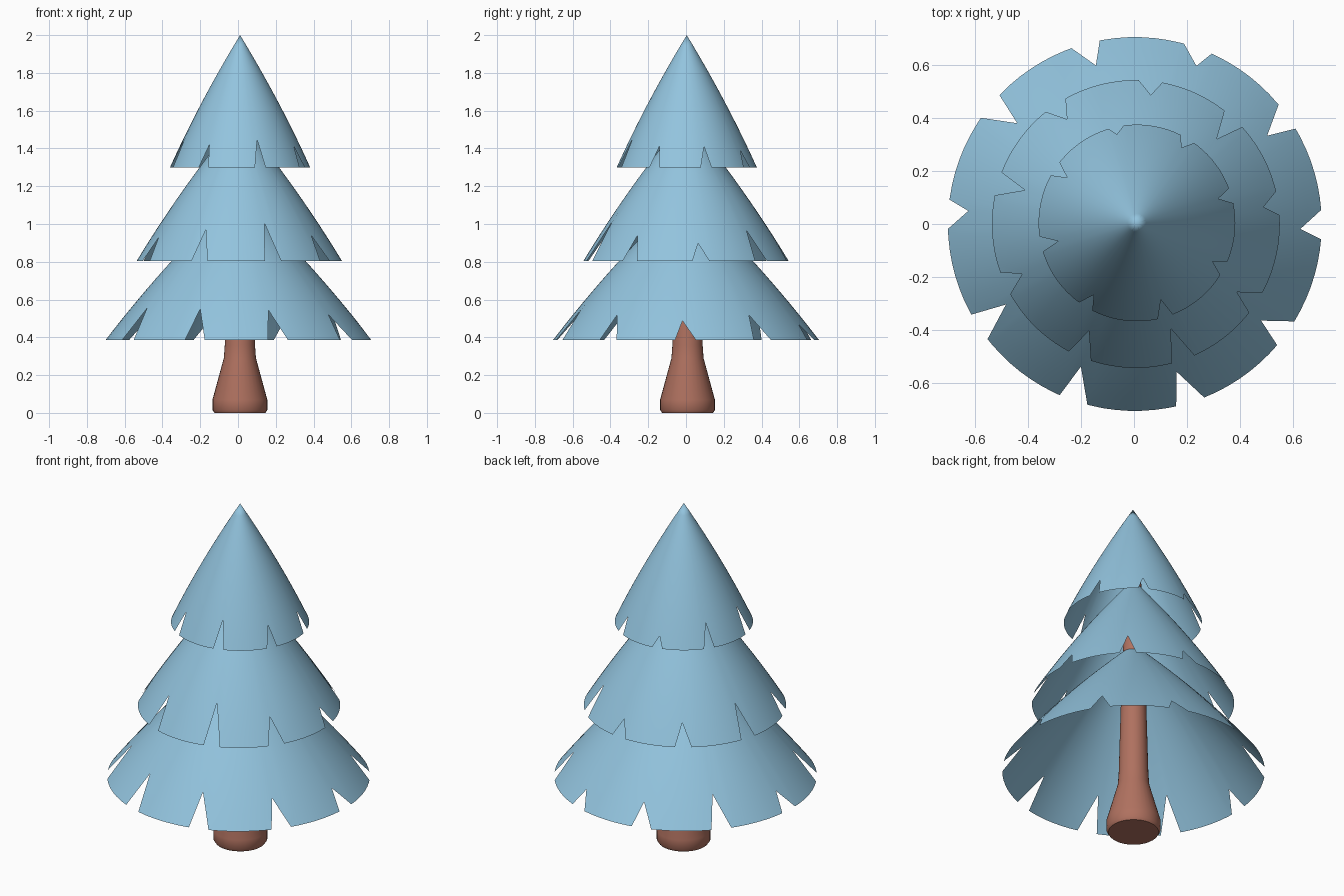
import bpy, bmesh, math

if "Cube" in bpy.data.objects:
    bpy.data.objects.remove(bpy.data.objects["Cube"])


def material(name, color):
    mat = bpy.data.materials.new(name)
    mat.use_nodes = True
    mat.diffuse_color = (*color, 1)
    mat.node_tree.nodes["Principled BSDF"].inputs["Base Color"].default_value = (*color, 1)
    return mat


blue = material("frosty blue", (0.29, 0.55, 0.73))
brown = material("bark brown", (0.43, 0.165, 0.115))


def finish(name, bm, mat, center):
    bmesh.ops.recalc_face_normals(bm, faces=bm.faces)
    mesh = bpy.data.meshes.new(name)
    bm.to_mesh(mesh)
    bm.free()
    mesh.materials.append(mat)
    obj = bpy.data.objects.new(name, mesh)
    obj.location = (*center, 0)
    bpy.context.collection.objects.link(obj)
    bpy.ops.object.select_all(action='DESELECT')
    obj.select_set(True)
    bpy.context.view_layer.objects.active = obj
    bpy.ops.object.shade_smooth_by_angle(angle=math.radians(40))


BULGE = 0.15  # outward bow of each branch tier


def tier_radius(t, rim):
    return rim * (1 - t) * (1 + BULGE * t)


def height_at(r, rim):
    """Fraction of the tier's height at which it has radius r."""
    low, high = 0.0, 1.0
    for _ in range(30):
        mid = (low + high) / 2
        if tier_radius(mid, rim) > r:
            low = mid
        else:
            high = mid
    return low


def branch_tier(name, rim, base, top, center, before, after, notches, rows=12):
    """Open bowed cone; each notch is (angle of its tip, radius of its tip)."""
    columns = {}
    for angle, r in notches:
        columns[(angle - before) % 360] = 0
        columns[angle % 360] = height_at(r, rim)
        columns[(angle + after) % 360] = 0
    # regular columns between the notches
    for a in range(0, 360, 4):
        if all((a - n[0] + before + 1) % 360 > before + after + 2 for n in notches):
            columns[a] = 0
    bm = bmesh.new()
    apex = bm.verts.new((0, 0, top))
    grid = []
    for a in sorted(columns):
        start, rad, col = columns[a], math.radians(a), []
        for i in range(rows):
            t = start + (1 - start) * i / rows
            r = tier_radius(t, rim)
            col.append(bm.verts.new((r * math.cos(rad), r * math.sin(rad),
                                     base + (top - base) * t)))
        grid.append(col)
    for i, col in enumerate(grid):
        nxt = grid[(i + 1) % len(grid)]
        for j in range(rows - 1):
            bm.faces.new((col[j], nxt[j], nxt[j + 1], col[j + 1]))
        bm.faces.new((col[-1], nxt[-1], apex))
    finish(name, bm, blue, center)


# Branch tiers
branch_tier("lower_branches", 0.705, 0.385, 1.17, (0.003, 0), 3, 6,
            [(-1.7, .625), (33.7, .60), (68.7, .64), (103.8, .616), (139.4, .584),
             (175.5, .63), (212, .573), (249.3, .575), (285.8, .579), (322.6, .60)])
branch_tier("middle_branches", 0.543, 0.805, 1.57, (0.007, 0), 4, 5.5,
            [(7.6, .486), (46.4, .442), (83.4, .49), (123.3, .473), (163, .437),
             (203.7, .468), (246.3, .44), (288.5, .416), (326, .46)])
branch_tier("upper_branches", 0.371, 1.30, 2.0, (0.011, 0.004), 5, 4,
            [(16.6, .32), (59.4, .33), (102.7, .343), (147, .313),
             (193, .305), (239, .316), (287.3, .303), (333, .32)])

# Trunk
profile = [(0.135, 0), (0.145, 0.015), (0.145, 0.07), (0.085, 0.29),
           (0.08, 0.36), (0.068, 0.81), (0.04, 1.58)]
SIDES = 32
bm = bmesh.new()
rings = []
for r, z in profile:
    rings.append([bm.verts.new((r * math.cos(math.tau * k / SIDES),
                                r * math.sin(math.tau * k / SIDES), z))
                  for k in range(SIDES)])
for lower, upper in zip(rings, rings[1:]):
    for k in range(SIDES):
        n = (k + 1) % SIDES
        bm.faces.new((lower[k], lower[n], upper[n], upper[k]))
bm.faces.new(rings[0])
bm.faces.new(rings[-1])
finish("trunk", bm, brown, (0.01, 0.008))
